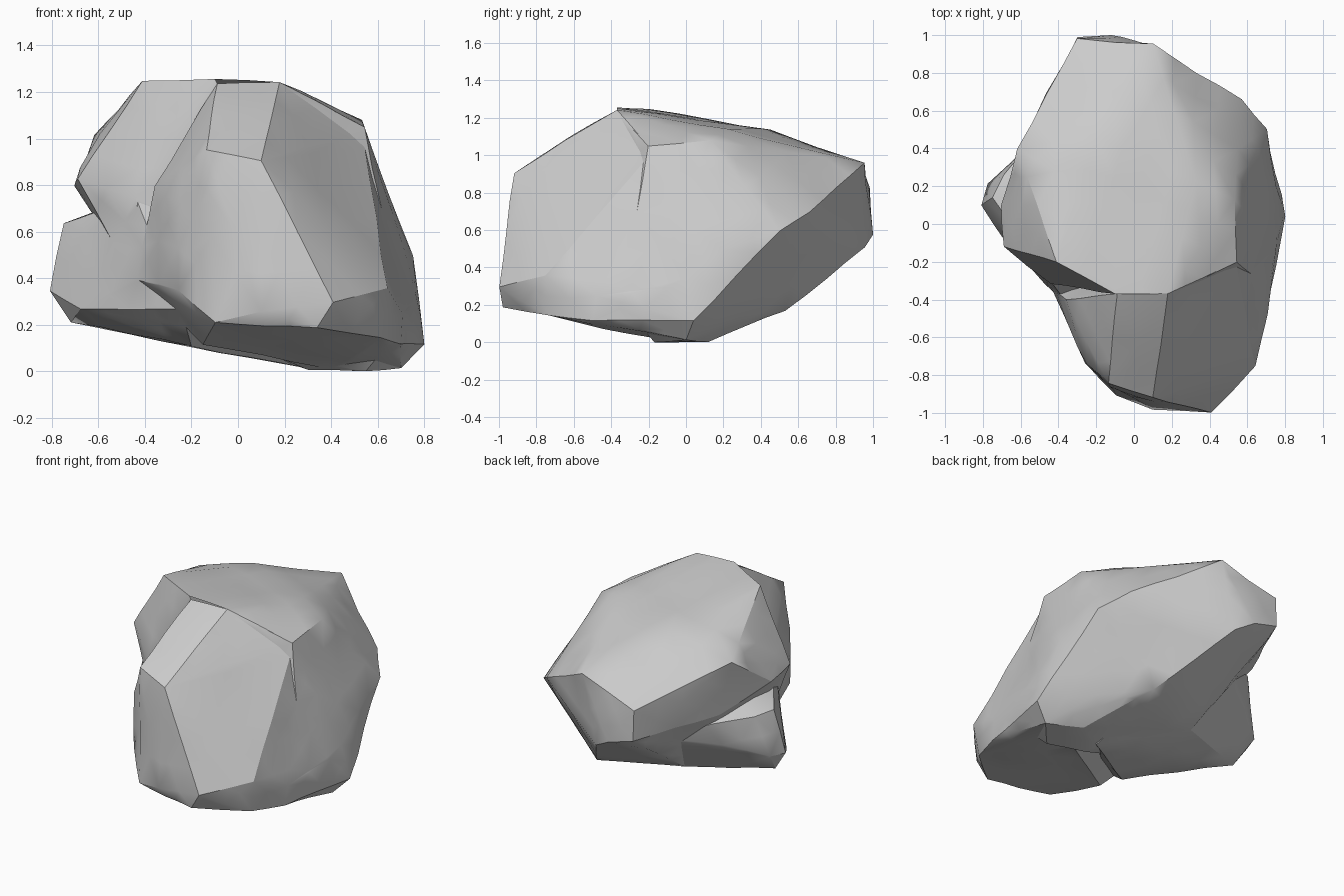
import bpy, bmesh, math
from mathutils import Vector, noise

if "Cube" in bpy.data.objects:
    bpy.data.objects.remove(bpy.data.objects["Cube"])


def hull(name, pts):
    """Closed convex chunk of rock around a few corner points."""
    bm = bmesh.new()
    for p in pts:
        bm.verts.new(p)
    bmesh.ops.convex_hull(bm, input=bm.verts[:])
    loose = [v for v in bm.verts if not v.link_faces]
    bmesh.ops.delete(bm, geom=loose, context='VERTS')
    bmesh.ops.recalc_face_normals(bm, faces=bm.faces[:])
    me = bpy.data.meshes.new(name)
    bm.to_mesh(me)
    bm.free()
    ob = bpy.data.objects.new(name, me)
    bpy.context.collection.objects.link(ob)
    return ob


def join(base, other):
    m = base.modifiers.new("join", 'BOOLEAN')
    m.operation, m.object, m.solver = 'UNION', other, 'EXACT'
    bpy.context.view_layer.objects.active = base
    bpy.ops.object.modifier_apply(modifier=m.name)
    bpy.data.objects.remove(other)


# Main mass: sloping top, overhanging back, undercut base
rock = hull("rock", [
    (-.41, -.2, 1.25), (-.1, -.37, 1.26), (.18, -.37, 1.26), (.54, -.2, 1.05),
    (.53, .13, 1.08), (-.42, .28, 1.14), (-.2, .45, 1.14), (.33, .22, 1.14),
    (-.62, .4, 1.02), (-.3, .98, .83), (.1, .95, .96), (.57, .66, .70),
    (.7, .5, .6), (-.3, .99, .63), (-.12, 1.0, .58), (.0, .96, .51),
    (.15, .74, .39), (.29, .53, .17), (.5, .12, .01), (.8, .04, .12),
    (.55, -.17, 0), (.7, 0, .02), (.3, -.1, .01), (.75, .2, .5),
    (.77, 0, .35), (.72, -.35, .2), (-.6, .1, 1.03), (-.70, .1, .80),
    (-.69, -.12, .83), (-.64, -.12, .76), (-.44, -.32, .75), (-.4, -.3, .3),
    (-.56, .45, .67), (-.2, .3, .17)])

# Front buttress
front = hull("front_lobe", [
    (.41, -1, .3), (.64, -.75, .36), (.1, -.92, .91), (-.14, -.85, .96),
    (-.26, -.74, .35), (-.25, -.74, .72), (-.1, -.91, .21), (.1, -.98, .26),
    (.34, -.98, .19), (.62, -.74, .14), (.7, -.5, .12), (.71, -.48, .25),
    (-.09, -.37, 1.24), (.18, -.37, 1.25), (.53, -.16, 1.04), (-.43, -.34, .4),
    (-.36, -.4, .8), (-.15, -.5, .12), (.4, -.1, .01), (.7, 0, .02),
    (.8, .04, .12), (.77, 0, .3)])

# Low shoulder on the left, split from the overhang by a wedge-shaped crack
left = hull("left_lobe", [
    (-.8, .1, .35), (-.72, .08, .21), (-.68, -.1, .27), (-.77, .21, .36),
    (-.75, .14, .64), (-.69, .26, .62), (-.66, -.06, .6), (-.44, -.31, .75),
    (-.24, -.55, .27), (-.2, -.35, .11), (-.55, .4, .45), (-.52, .45, .6),
    (-.2, .66, .5), (-.2, .3, .17), (.3, 0, .015), (.25, .45, .18),
    (.2, -.3, .6), (-.3, .2, .8)])

join(rock, front)
join(rock, left)

# Break the big planes into slightly uneven facets
bm = bmesh.new()
bm.from_mesh(rock.data)
bmesh.ops.remove_doubles(bm, verts=bm.verts[:], dist=.012)
bmesh.ops.triangulate(bm, faces=bm.faces[:])
for limit in (.35, .22):
    long_edges = [e for e in bm.edges if e.calc_length() > limit]
    bmesh.ops.subdivide_edges(bm, edges=long_edges, cuts=1)
    bmesh.ops.triangulate(bm, faces=bm.faces[:])
bm.normal_update()
for v in bm.verts:
    v.co += v.normal * .014 * noise.noise(v.co * 4 + Vector((3, 1, 7)))
low = min(v.co.z for v in bm.verts)
for v in bm.verts:
    v.co.z -= low
bm.to_mesh(rock.data)
bm.free()

bpy.context.view_layer.objects.active = rock
rock.select_set(True)
bpy.ops.object.shade_smooth_by_angle(angle=math.radians(28))
